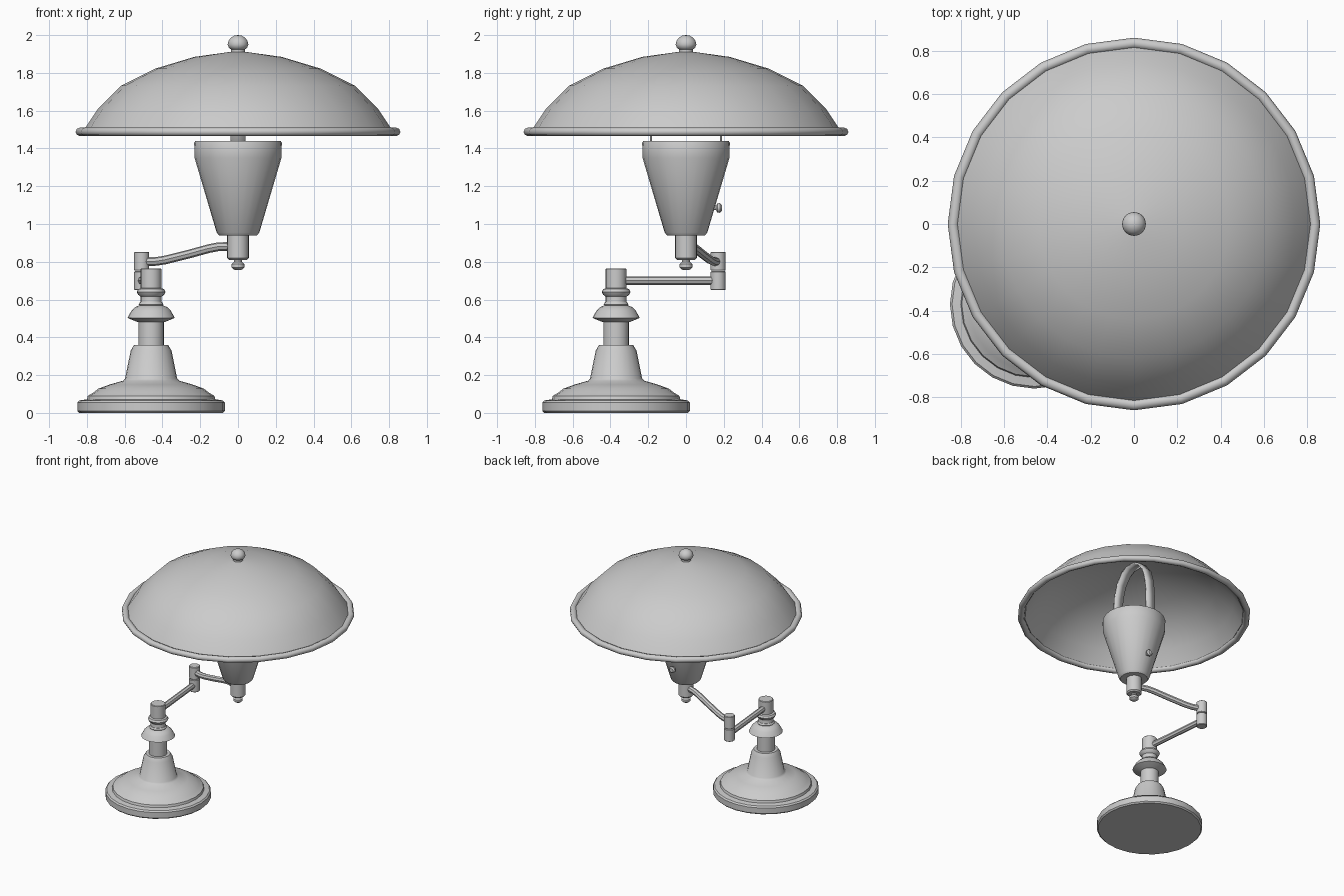
import bpy, bmesh
from math import sin, cos, pi, radians
from mathutils import Vector, Matrix

if "Cube" in bpy.data.objects:
    bpy.data.objects.remove(bpy.data.objects["Cube"])


def finish(obj, angle=35):
    me = obj.data
    me.polygons.foreach_set("use_smooth", [True] * len(me.polygons))
    me.set_sharp_from_angle(angle=radians(angle))
    return obj


def lathe(name, profile, at=(0, 0, 0), sides=24, closed=False, angle=35):
    """Revolve (radius, height) points around a vertical axis."""
    bm = bmesh.new()
    rings = [[bm.verts.new((r * cos(2 * pi * i / sides), r * sin(2 * pi * i / sides), z))
              for i in range(sides)] for r, z in profile]
    pairs = list(zip(rings, rings[1:]))
    if closed:
        pairs.append((rings[-1], rings[0]))
    for a, b in pairs:
        for i in range(sides):
            j = (i + 1) % sides
            bm.faces.new((a[i], a[j], b[j], b[i]))
    bmesh.ops.remove_doubles(bm, verts=bm.verts, dist=1e-5)
    bmesh.ops.recalc_face_normals(bm, faces=bm.faces)
    me = bpy.data.meshes.new(name)
    bm.to_mesh(me)
    bm.free()
    obj = bpy.data.objects.new(name, me)
    obj.location = at
    bpy.context.collection.objects.link(obj)
    return finish(obj, angle)


def tube(name, points, radius):
    """Round rod following a path."""
    cu = bpy.data.curves.new(name, 'CURVE')
    cu.dimensions = '3D'
    cu.bevel_depth = radius
    cu.bevel_resolution = 2
    cu.use_fill_caps = True
    sp = cu.splines.new('POLY')
    sp.points.add(len(points) - 1)
    for p, co in zip(sp.points, points):
        p.co = (*co, 1)
    obj = bpy.data.objects.new(name, cu)
    bpy.context.collection.objects.link(obj)
    bpy.ops.object.select_all(action='DESELECT')
    obj.select_set(True)
    bpy.context.view_layer.objects.active = obj
    bpy.ops.object.convert(target='MESH')
    return finish(bpy.context.object)


def cylinder(r, z0, z1, c=0.004):
    return [(0, z0), (r - c, z0), (r, z0 + c), (r, z1 - c), (r - c, z1), (0, z1)]


BX, BY = -0.46, -0.37      # base axis
PX, PY = -0.51, 0.17       # swing pivot axis

# Base and turned column
lathe("base", [(0, 0), (0.38, 0), (0.39, 0.01), (0.39, 0.055), (0.38, 0.066), (0.34, 0.072),
               (0.335, 0.09), (0.305, 0.108), (0.28, 0.128), (0.22, 0.15), (0.15, 0.17),
               (0.138, 0.182), (0.108, 0.33), (0.09, 0.36), (0, 0.36)], (BX, BY, 0))
lathe("column", [(0, 0.35), (0.067, 0.35), (0.067, 0.48), (0.08, 0.484), (0.125, 0.503),
                 (0.105, 0.54), (0.085, 0.56), (0.06, 0.57), (0.055, 0.58), (0.055, 0.615),
                 (0.068, 0.625), (0.076, 0.64), (0.068, 0.655), (0.055, 0.66), (0, 0.66)],
      (BX, BY, 0))
lathe("column_ring", [(0, 0.565), (0.058, 0.565), (0.066, 0.575), (0.058, 0.587), (0, 0.587)],
      (BX, BY, 0))
lathe("column_socket", cylinder(0.055, 0.655, 0.765), (BX, BY, 0))

# Swing arm
tube("lower_arm", [(BX, BY, 0.70), (PX, PY, 0.70)], 0.023)
lathe("lower_pivot", cylinder(0.04, 0.65, 0.75), (PX, PY, 0))
lathe("upper_pivot", cylinder(0.04, 0.753, 0.853), (PX, PY, 0))
path = [(1, 0.80), (0.85, 0.802), (0.75, 0.81), (0.5, 0.842), (0.3, 0.87), (0.2, 0.88), (0, 0.882)]
tube("upper_arm", [(PX * t, PY * t, z) for t, z in path], 0.023)

# Lamp cup with its neck and bottom knob
lathe("neck", cylinder(0.057, 0.81, 0.95, 0.01))
lathe("bottom_knob", [(0, 0.755), (0.02, 0.758), (0.034, 0.77), (0.034, 0.787),
                      (0.02, 0.8), (0.02, 0.82), (0, 0.82)])
lathe("lamp_cup", [(0, 0.94), (0.1, 0.94), (0.113, 0.955), (0.23, 1.35), (0.232, 1.43),
                   (0.226, 1.44), (0.218, 1.43), (0.216, 1.35), (0.102, 0.965), (0, 0.96)])

# Switch on the back of the cup
switch = lathe("switch_knob", [(0, 0), (0.012, 0), (0.012, 0.06), (0.024, 0.066),
                               (0.026, 0.08), (0.016, 0.09), (0, 0.09)], (0, 0.1, 1.085), 12)
switch.rotation_euler = (-pi / 2, 0, 0)

# Flat strip bracket carrying the shade
half = [(0.185, 1.35), (0.185, 1.58), (0.175, 1.7), (0.145, 1.8), (0.09, 1.87), (0.04, 1.895)]
strip = half + [(-y, z) for y, z in reversed(half)]
bm = bmesh.new()
rows = [[bm.verts.new((x, y, z)) for x in (-0.04, 0.04)] for y, z in strip]
for a, b in zip(rows, rows[1:]):
    bm.faces.new((a[0], a[1], b[1], b[0]))
me = bpy.data.meshes.new("shade_bracket")
bm.to_mesh(me)
bm.free()
bracket = bpy.data.objects.new("shade_bracket", me)
bpy.context.collection.objects.link(bracket)
finish(bracket)
mod = bracket.modifiers.new("thickness", 'SOLIDIFY')
mod.thickness = 0.012
mod.offset = 0

# Shade, rolled rim and finial
dome = [(0, 1.913), (0.05, 1.91), (0.23, 1.885), (0.44, 1.822), (0.62, 1.732),
        (0.745, 1.605), (0.815, 1.5)]
inner = [(r * 0.99, z - 0.012) for r, z in reversed(dome)]
lathe("shade", dome + inner)
rim = [(0.835 + 0.025 * cos(k * pi / 4), 1.488 + 0.023 * sin(k * pi / 4)) for k in range(8)]
lathe("shade_rim", rim, closed=True, angle=50)
lathe("finial", [(0, 1.9), (0.037, 1.9), (0.037, 1.925), (0.048, 1.932), (0.055, 1.95),
                 (0.05, 1.97), (0.038, 1.986), (0.02, 1.997), (0, 2.0)], angle=50)
